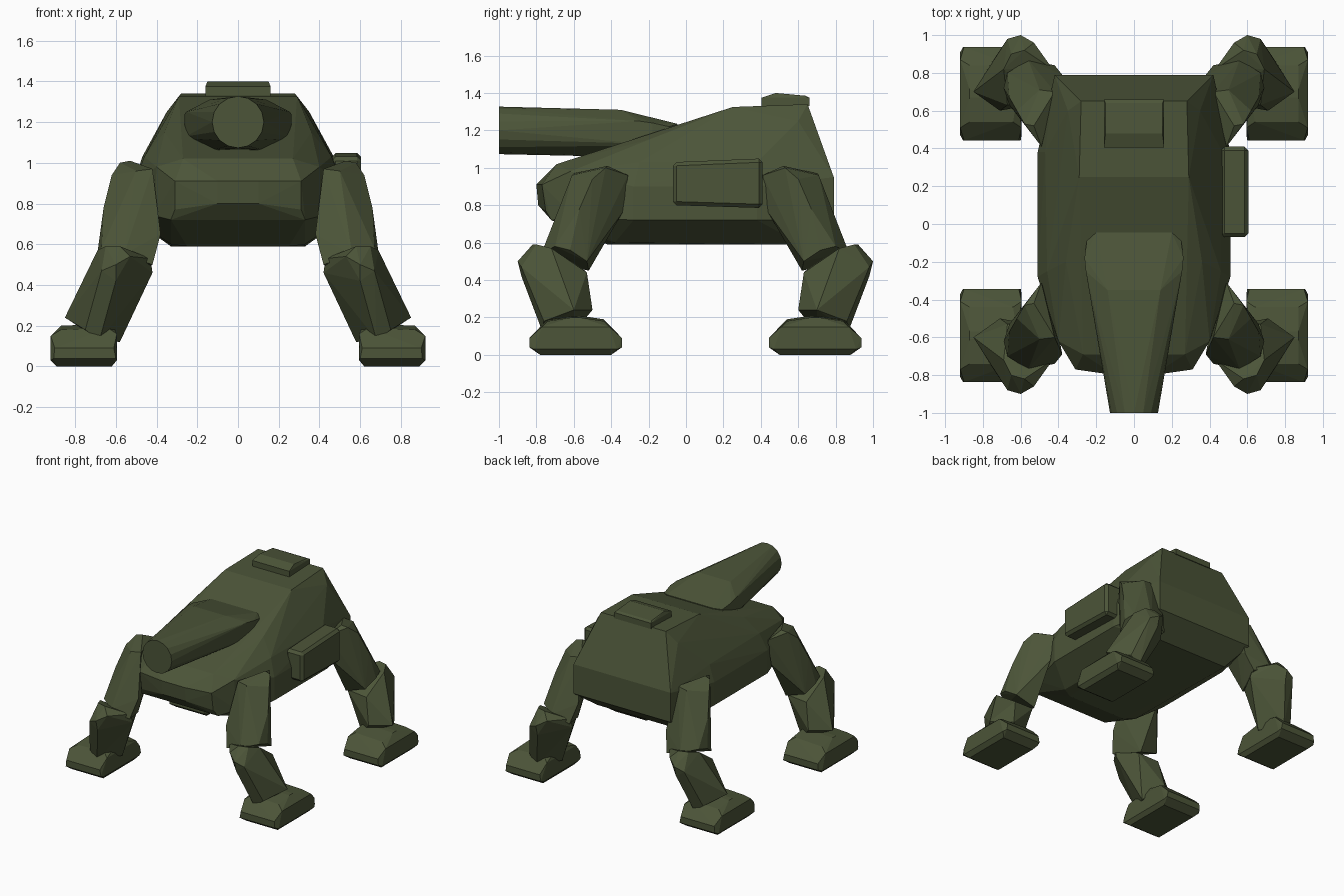
import bpy, bmesh, math

olive = bpy.data.materials.new("olive armour")
olive.diffuse_color = (0.072, 0.09, 0.04, 1)


def hull(name, points, mirror=False, place=lambda x, y, z: (x, y, z), bevel=0):
    """Flat-faced solid wrapped around a few corner points."""
    pts = list(points)
    if mirror:
        pts += [(-x, y, z) for x, y, z in pts]
    bm = bmesh.new()
    for p in pts:
        bm.verts.new(place(*p))
    res = bmesh.ops.convex_hull(bm, input=bm.verts)
    junk = {v for v in res["geom_interior"] + res["geom_unused"]
            if isinstance(v, bmesh.types.BMVert)}
    bmesh.ops.delete(bm, geom=list(junk), context='VERTS')
    bmesh.ops.dissolve_limit(bm, angle_limit=math.radians(2),
                             verts=bm.verts, edges=bm.edges)
    bmesh.ops.recalc_face_normals(bm, faces=bm.faces)
    me = bpy.data.meshes.new(name)
    bm.to_mesh(me)
    bm.free()
    me.materials.append(olive)
    ob = bpy.data.objects.new(name, me)
    bpy.context.collection.objects.link(ob)
    if bevel:
        mod = ob.modifiers.new("edge", 'BEVEL')
        mod.width, mod.segments = bevel, 1
    return ob


# Body: wedge hull, low nose at the front and tall rear
hull("body", [
    (.10, -.80, .91), (.10, -.79, .80), (.31, -.77, .91), (.31, -.75, .77),
    (.33, -.72, .72), (.27, -.69, 1.02), (.40, -.62, .98), (.41, -.60, .74),
    (.25, -.42, .59), (.33, -.38, .60), (.51, -.28, .90), (.51, -.28, .72),
    (.36, -.20, 1.15), (.46, -.25, 1.03), (.10, -.05, 1.235),
    (.29, .25, 1.325), (.47, .38, 1.03), (.51, .38, .90), (.51, .38, .72),
    (.28, .65, 1.34), (.35, .60, 1.25), (.42, .79, .95), (.42, .79, .72),
    (.33, .62, .59)], mirror=True)

# Gun: round muzzle widening into a flattened turret
muzzle = [(.127 * math.cos(a * math.pi / 8), -1, 1.2 + .127 * math.sin(a * math.pi / 8))
          for a in range(16)]
turret = [(s * x, y, z) for s in (-1, 1) for x, y, z in [
    (.14, -.35, 1.31), (.255, -.25, 1.25), (.255, -.25, 1.13), (.262, -.18, 1.24),
    (.262, -.18, 1.12), (.13, -.40, 1.06), (.25, -.09, 1.22), (.20, -.045, 1.235),
    (.20, -.045, 1.14), (.13, -.10, 1.06)]]
hull("gun_turret", muzzle + turret)

# Roof hatch
hull("hatch", [(.16, .405, 1.33), (.16, .405, 1.375), (.15, .48, 1.40),
               (.16, .66, 1.33), (.16, .66, 1.375), (.15, .64, 1.385)], mirror=True)

# Side equipment box, on one side only
hull("side_box", [(x, y, z) for y, lo, hi in ((-.07, .80, 1.03), (.41, .785, 1.05))
                  for x, d in ((.46, 0), (.605, 0)) for z in (lo, hi)], bevel=.02)

# Legs: one front leg design, reflected to all four corners
thigh = [
    (.53, -.42, 1.01), (.49, -.31, .96), (.58, -.43, 1.0), (.62, -.50, .94),
    (.42, -.60, .97), (.50, -.61, .96), (.50, -.34, .76), (.40, -.58, .70),
    (.66, -.57, .78), (.69, -.62, .56), (.67, -.70, .58), (.38, -.69, .65),
    (.42, -.74, .50), (.50, -.52, .45), (.66, -.53, .50), (.56, -.77, .55)]
shin = [
    (.58, -.82, .59), (.65, -.80, .59), (.69, -.72, .57), (.60, -.90, .50),
    (.67, -.88, .47), (.53, -.86, .54), (.43, -.72, .53), (.42, -.70, .46),
    (.50, -.54, .45), (.67, -.53, .44), (.60, -.88, .42), (.85, -.60, .24),
    (.71, -.50, .24), (.58, -.60, .12), (.68, -.77, .13), (.75, -.76, .18)]
foot = [(x, -.59 + s * y, z) for s in (-1, 1) for x, y, z in [
    (.62, .19, 0), (.89, .19, 0), (.595, .22, .03), (.92, .22, .03),
    (.60, .247, .04), (.905, .247, .04), (.61, .247, .09), (.90, .247, .09),
    (.595, .18, .16), (.92, .18, .15), (.64, .15, .19), (.87, .15, .18),
    (.62, .02, .21), (.87, .02, .20)]]

for side, sx in (("right", 1), ("left", -1)):
    for end in ("front", "rear"):
        def place(x, y, z, sx=sx, end=end):
            return (sx * x, y if end == "front" else .10 - y, z)
        for part, pts in (("thigh", thigh), ("shin", shin), ("foot", foot)):
            hull(f"{end}_{side}_{part}", pts, place=place)
